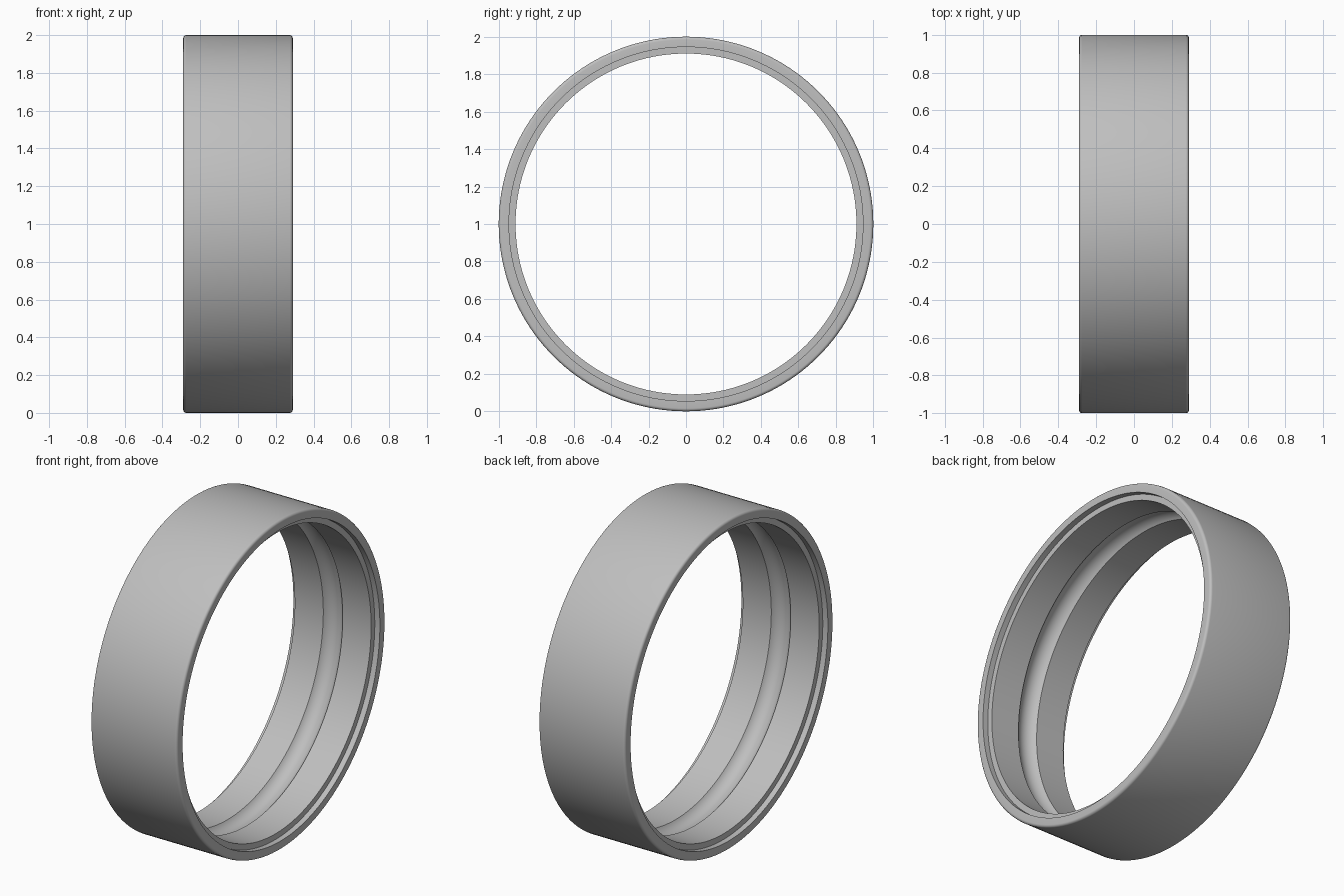
import bpy, bmesh, math
from mathutils import Matrix

if "Cube" in bpy.data.objects:
    bpy.data.objects.remove(bpy.data.objects["Cube"], do_unlink=True)

HALF, OUTER, LAND, LIP = 0.29, 1.0, 0.91, 0.945
STEP, FILLET = 0.256, 0.016
GROOVE_HALF, GROOVE_DEPTH = 0.065, 0.035
SEGMENTS = 160

steel = bpy.data.materials.new("brushed_steel")
steel.use_nodes = True
grey = (0.52, 0.52, 0.52, 1)
steel.diffuse_color = grey
steel.node_tree.nodes["Principled BSDF"].inputs["Base Color"].default_value = grey

# Half cross-section as (x, radius): groove arc, land, seal recess, rim, fillet
arc_radius = (GROOVE_HALF ** 2 + GROOVE_DEPTH ** 2) / (2 * GROOVE_DEPTH)
arc_centre = LAND + GROOVE_DEPTH - arc_radius
half = []
for i in range(9):
    a = math.asin(GROOVE_HALF / arc_radius) * i / 8
    half.append((arc_radius * math.sin(a), arc_centre + arc_radius * math.cos(a)))
half += [(STEP, LAND), (STEP, LIP), (HALF, LIP)]
for i in range(6):
    a = math.pi / 2 * i / 5
    half.append((HALF - FILLET + FILLET * math.cos(a),
                 OUTER - FILLET + FILLET * math.sin(a)))

# Mirror the section across the middle to close the loop
section = half + [(-x, r) for x, r in reversed(half[1:])]

# Spin the section around the x axis
bm = bmesh.new()
loop = [bm.verts.new((x, 0, r)) for x, r in section]
edges = [bm.edges.new((v, loop[(i + 1) % len(loop)])) for i, v in enumerate(loop)]
bmesh.ops.spin(bm, geom=loop + edges, cent=(0, 0, 0), axis=(1, 0, 0),
               angle=math.tau, steps=SEGMENTS, use_merge=True)
bmesh.ops.remove_doubles(bm, verts=bm.verts, dist=0.0001)
bmesh.ops.recalc_face_normals(bm, faces=bm.faces)
bmesh.ops.transform(bm, matrix=Matrix.Translation((0, 0, OUTER)), verts=bm.verts)
mesh = bpy.data.meshes.new("bearing_outer_ring")
bm.to_mesh(mesh)
bm.free()
mesh.materials.append(steel)

ring = bpy.data.objects.new("bearing_outer_ring", mesh)
bpy.context.collection.objects.link(ring)
bpy.context.view_layer.objects.active = ring
ring.select_set(True)
bpy.ops.object.shade_smooth_by_angle(angle=math.radians(25))
